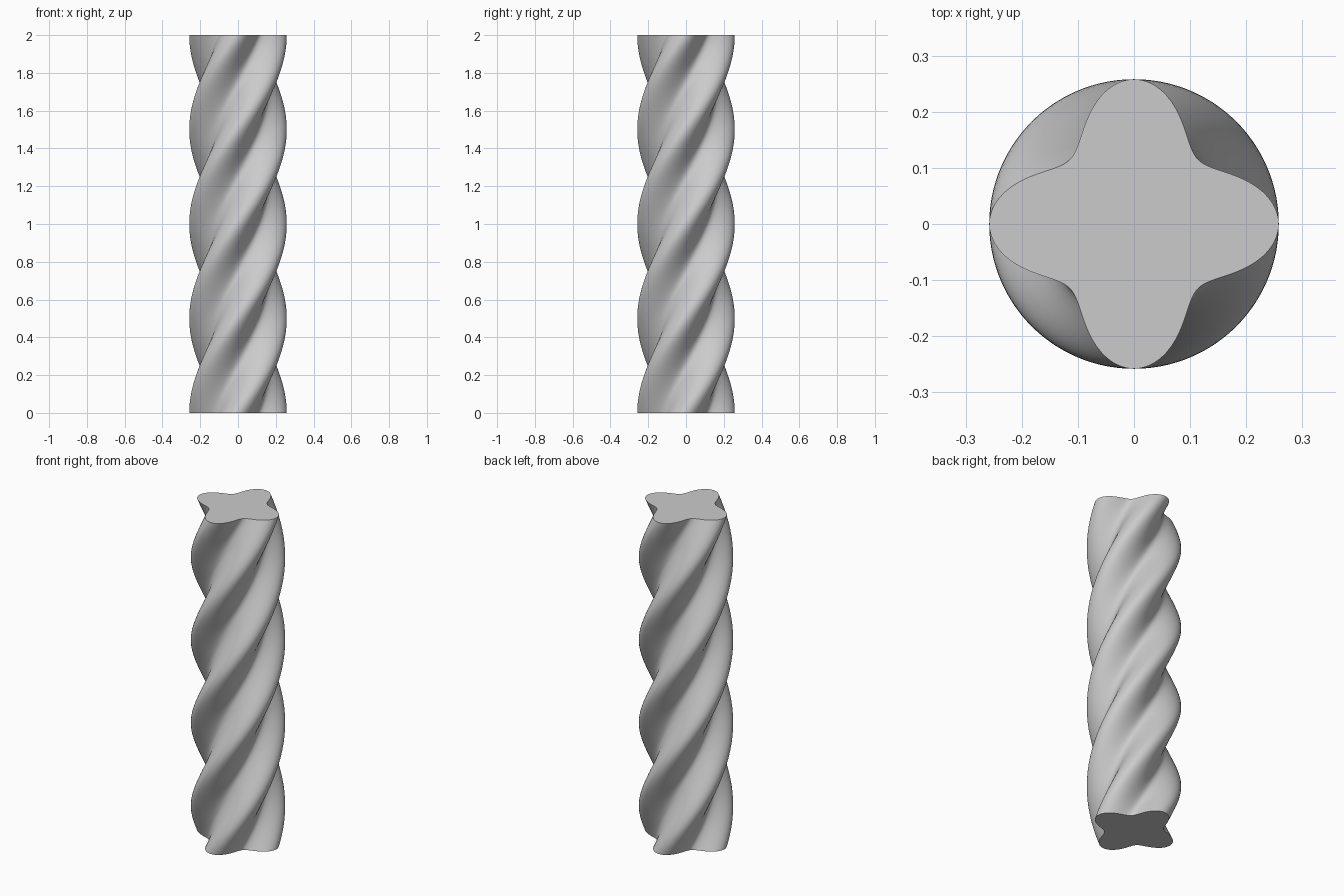
import bpy
import bmesh
from math import cos, sin, tau, radians

HEIGHT, LOBES, MEAN_R, WAVE = 2.0, 4, 0.21, 0.048
SIDES, LAYERS = 128, 160

cube = bpy.data.objects.get("Cube")
if cube:
    bpy.data.objects.remove(cube, do_unlink=True)

# Plain grey material
grey = bpy.data.materials.new("plain_grey")
grey.use_nodes = True
colour = (0.6, 0.6, 0.6, 1)
grey.diffuse_color = colour
grey.node_tree.nodes["Principled BSDF"].inputs["Base Color"].default_value = colour


def lobed_ring(bm, z):
    """Four-lobed cross-section, turned one full turn over the height."""
    turn = tau * z / HEIGHT
    ring = []
    for i in range(SIDES):
        a = tau * i / SIDES
        r = MEAN_R + WAVE * cos(LOBES * a)
        ring.append(bm.verts.new((r * cos(a + turn), r * sin(a + turn), z)))
    return ring


# Twisted column: stacked rings, bridged and capped
bm = bmesh.new()
rings = [lobed_ring(bm, HEIGHT * k / LAYERS) for k in range(LAYERS + 1)]
for low, high in zip(rings, rings[1:]):
    for i in range(SIDES):
        j = (i + 1) % SIDES
        bm.faces.new((low[i], low[j], high[j], high[i]))
bm.faces.new(rings[0][::-1])
bm.faces.new(rings[-1])

mesh = bpy.data.meshes.new("twisted_column")
bm.to_mesh(mesh)
bm.free()
mesh.materials.append(grey)
column = bpy.data.objects.new("twisted_column", mesh)
bpy.context.collection.objects.link(column)

# Smooth flutes with crisp end caps
bpy.ops.object.select_all(action="DESELECT")
column.select_set(True)
bpy.context.view_layer.objects.active = column
bpy.ops.object.shade_smooth_by_angle(angle=radians(40))
